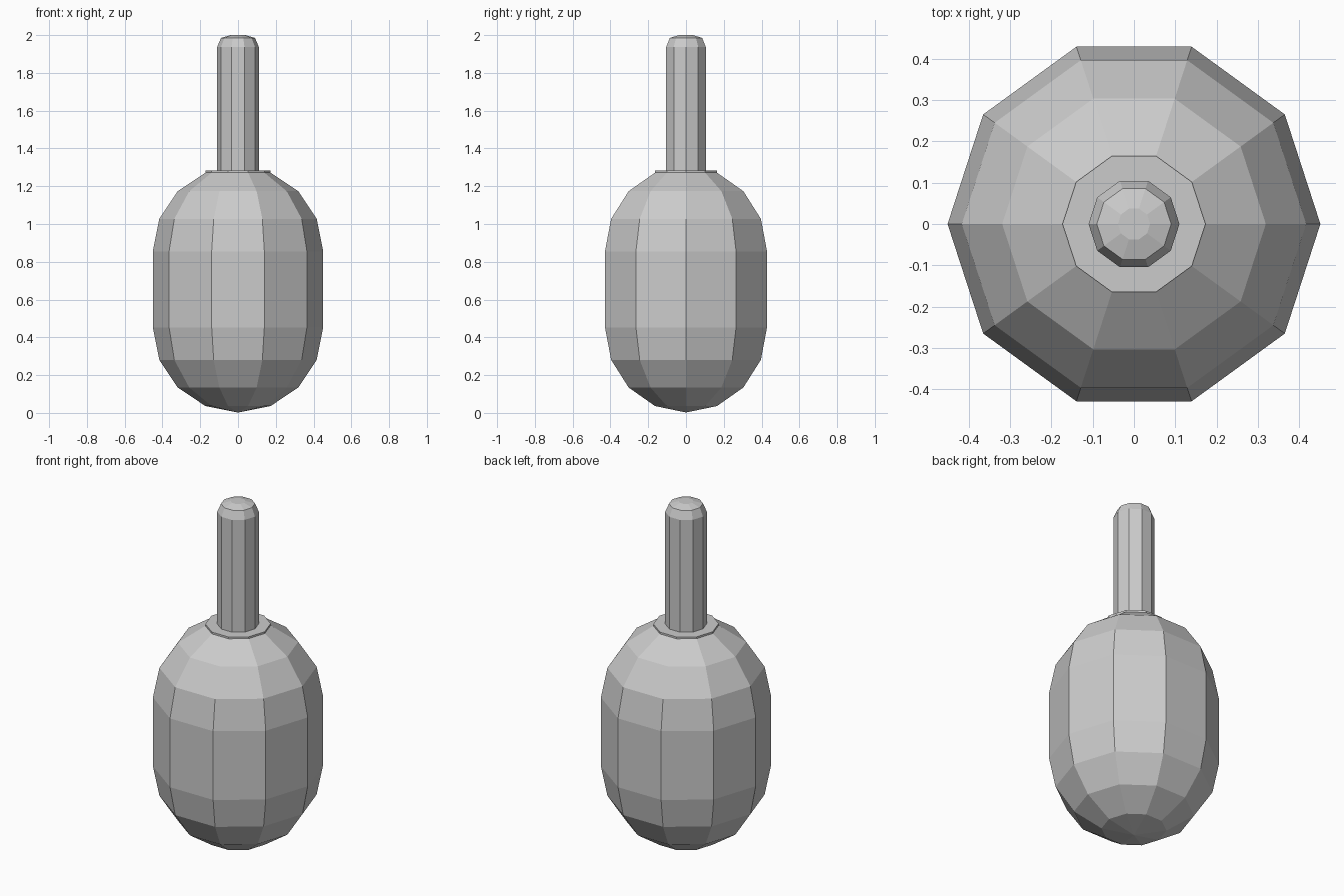
import bpy, bmesh
from math import cos, sin, pi, radians

if "Cube" in bpy.data.objects:
    bpy.data.objects.remove(bpy.data.objects["Cube"])

SIDES = 10


def lathe(name, profile):
    """Revolve (radius, z) points, bottom to top, into a closed flat-faced solid."""
    bm = bmesh.new()
    rings = []
    for r, z in profile:
        if r == 0:
            rings.append([bm.verts.new((0, 0, z))])
        else:
            rings.append([bm.verts.new((r * cos(2 * pi * i / SIDES),
                                        r * sin(2 * pi * i / SIDES), z))
                          for i in range(SIDES)])
    for low, high in zip(rings, rings[1:]):
        for i in range(SIDES):
            j = (i + 1) % SIDES
            if len(low) == 1:
                bm.faces.new((low[0], high[j], high[i]))
            else:
                bm.faces.new((low[i], low[j], high[j], high[i]))
    # Close any open ends
    if len(rings[0]) > 1:
        bm.faces.new(rings[0][::-1])
    bm.faces.new(rings[-1])
    bmesh.ops.recalc_face_normals(bm, faces=bm.faces)
    mesh = bpy.data.meshes.new(name)
    bm.to_mesh(mesh)
    bm.free()
    obj = bpy.data.objects.new(name, mesh)
    bpy.context.collection.objects.link(obj)
    return obj


# Capsule body: two faceted domes joined by a straight wall
R, LOW, HIGH = 0.451, 0.453, 0.855
angles = [radians(22.5 * k) for k in range(1, 5)]
bottom = [(0, 0.002)] + [(R * sin(a), LOW - R * cos(a)) for a in angles]
top = [(R * sin(a), HIGH + R * cos(a)) for a in reversed(angles)]
lathe("body", bottom + top)

# Thin collar where the neck meets the body
lathe("collar", [(0.173, 1.266), (0.173, 1.282)])

# Neck with a rounded-off tip
lathe("neck", [(0.11, 1.27), (0.11, 1.938), (0.09, 1.985), (0.039, 2.0)])
